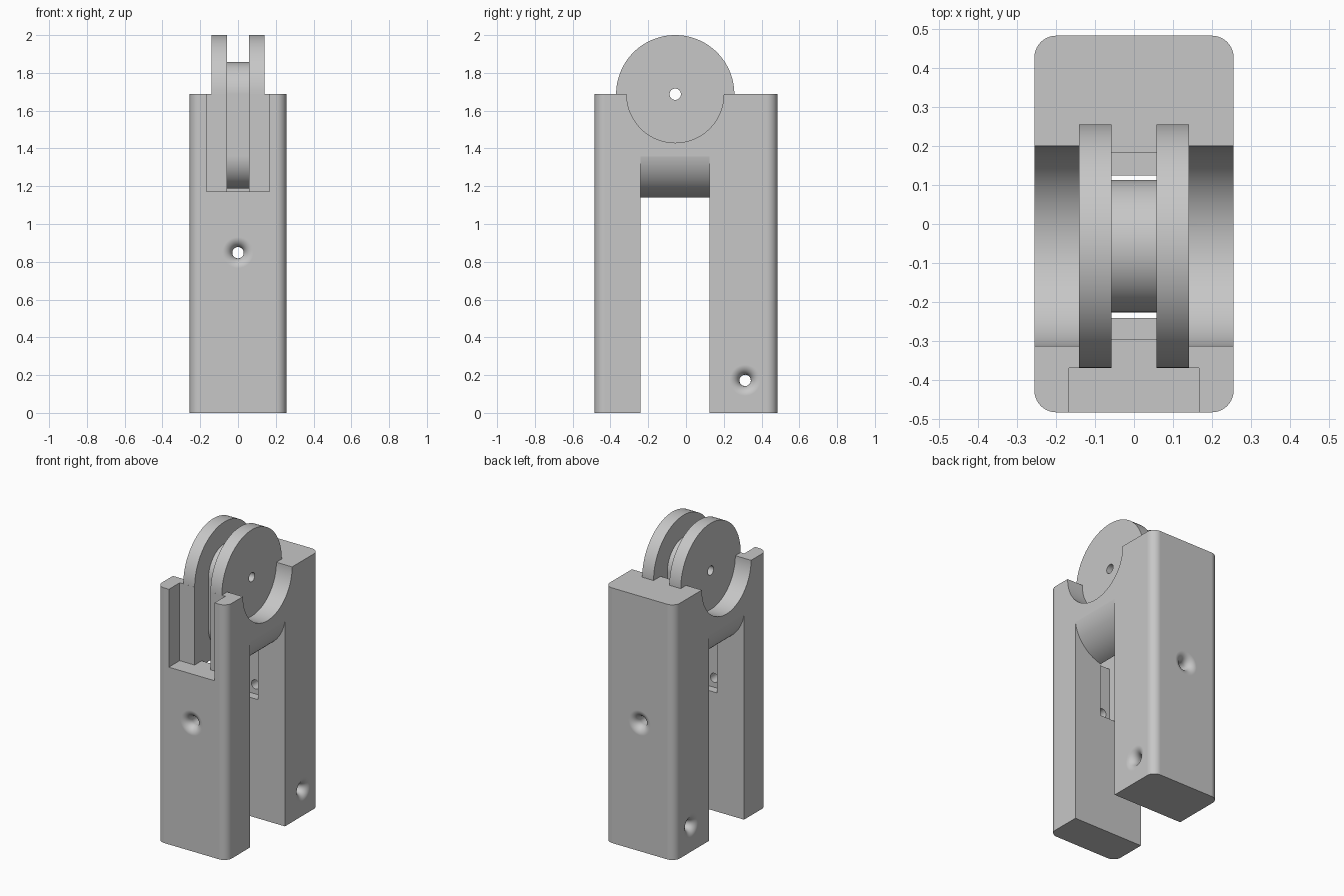
import bpy, bmesh
from math import sin, cos, pi, radians
from mathutils import Vector

cube = bpy.data.objects.get("Cube")
if cube:
    bpy.data.objects.remove(cube, do_unlink=True)

grey = bpy.data.materials.new("plain_grey")
grey.use_nodes = True
colour = (0.57, 0.57, 0.57, 1)
grey.diffuse_color = colour
grey.node_tree.nodes["Principled BSDF"].inputs["Base Color"].default_value = colour

# Main dimensions
W, L, TOP = 0.256, 0.484, 1.687     # half width, half length, body height
AXY = -0.057                        # wheel axis in y
DISC_R, SOCKET_R, HUB_R = 0.313, 0.257, 0.17
DISC_OUT, GAP = 0.141, 0.058        # outer and inner faces of the discs in x
HOLE_R, FLARE = 0.03, 0.052


def finish(name, bm):
    bmesh.ops.recalc_face_normals(bm, faces=bm.faces)
    mesh = bpy.data.meshes.new(name)
    bm.to_mesh(mesh)
    bm.free()
    mesh.materials.append(grey)
    ob = bpy.data.objects.new(name, mesh)
    bpy.context.collection.objects.link(ob)
    return ob


def prism(name, pts, axis, a, b):
    """Extrude a 2D profile along an axis from a to b."""
    place = {"x": lambda p, t: (t, p[0], p[1]),
             "y": lambda p, t: (p[0], t, p[1]),
             "z": lambda p, t: (p[0], p[1], t)}[axis]
    bm = bmesh.new()
    face = bm.faces.new([bm.verts.new(place(p, a)) for p in pts])
    out = bmesh.ops.extrude_face_region(bm, geom=[face])
    move = Vector(place((0, 0), b - a))
    bmesh.ops.translate(bm, vec=move, verts=[v for v in out["geom"] if isinstance(v, bmesh.types.BMVert)])
    return finish(name, bm)


def arc(cx, cy, r, start, end, n):
    return [(cx + r * cos(radians(start + (end - start) * i / n)),
             cy + r * sin(radians(start + (end - start) * i / n))) for i in range(n + 1)]


def rect(x0, x1, y0, y1):
    return [(x0, y0), (x1, y0), (x1, y1), (x0, y1)]


def disc(name, r, a, b, n=96):
    return prism(name, arc(AXY, TOP, r, 0, 360, n)[:-1], "x", a, b)


def boolean(target, tool, operation="DIFFERENCE"):
    mod = target.modifiers.new("cut", "BOOLEAN")
    mod.operation, mod.object, mod.solver = operation, tool, "EXACT"
    bpy.context.view_layer.objects.active = target
    bpy.ops.object.modifier_apply(modifier=mod.name)
    bpy.data.objects.remove(tool, do_unlink=True)


def flared_hole(origin, inward, depth, n=48, steps=10):
    """Hole cutter with a rounded mouth at the surface."""
    rings = [(HOLE_R + FLARE, -0.03)]
    for i in range(steps + 1):
        t = pi / 2 * (1 - i / steps)
        rings.append((HOLE_R + FLARE * (1 - cos(t)), FLARE * (1 - sin(t))))
    rings.append((HOLE_R, depth))
    d = Vector(inward)
    u = Vector((0, 0, 1))
    v = d.cross(u)
    bm = bmesh.new()
    loops = [[bm.verts.new(Vector(origin) + d * z + (u * cos(2 * pi * k / n) + v * sin(2 * pi * k / n)) * r)
              for k in range(n)] for r, z in rings]
    for lo, hi in zip(loops, loops[1:]):
        for k in range(n):
            bm.faces.new((lo[k], lo[(k + 1) % n], hi[(k + 1) % n], hi[k]))
    bm.faces.new(loops[0])
    bm.faces.new(loops[-1])
    return finish("hole_cutter", bm)


# Body block with rounded upright corners
R = 0.056
outline = []
for sx, sy, start in ((1, 1, 0), (-1, 1, 90), (-1, -1, 180), (1, -1, 270)):
    outline += arc(sx * (W - R), sy * (L - R), R, start, start + 90, 10)
body = prism("pulley_housing", outline, "z", 0, TOP)

# Gap between the legs, leaving a rounded underside on the bridge
belly = 1.392
profile = [(-0.4, belly), (-0.4, -0.1), (0.4, -0.1), (0.4, belly)]
profile += arc(0, belly, W + 0.002, 0, -180, 64)
boolean(body, prism("leg_gap_cutter", profile, "y", -0.241, 0.125))

# Notch in the upper front
boolean(body, prism("notch_cutter", rect(-0.167, 0.167, 1.172, 2.2), "y", -0.7, AXY - DISC_R - 0.0005))

# Round sockets on both sides
for s in (-1, 1):
    a, b = sorted((s * DISC_OUT, s * 0.4))
    boolean(body, disc("socket_cutter", SOCKET_R, a, b))

# Wheel discs, first as one drum
boolean(body, disc("wheel_drum", DISC_R, -DISC_OUT, DISC_OUT, 128), "UNION")

# Groove between the discs, leaving the long rounded hub in place
back, front, floor, step = 0.183, -0.297, 0.785, 1.172
groove = prism("groove_cutter", [(front, floor), (back, floor), (back, TOP), (0.45, TOP), (0.45, 2.2),
                                 (-0.7, 2.2), (-0.7, step), (front, step)], "x", -GAP, GAP)
hub = arc(AXY, TOP, HUB_R, 0, 180, 48) + arc(AXY, 1.358, HUB_R, 180, 360, 48)
boolean(groove, prism("hub_shape", hub, "x", -0.2, 0.2))
boolean(body, groove)

# Axle hole through discs and hub
boolean(body, disc("axle_cutter", HOLE_R, -0.5, 0.5, 48))

# Flared cord holes: front and back legs, and across the back leg
for s in (-1, 1):
    boolean(body, flared_hole((0, s * L, 0.848), (0, -s, 0), 0.35))
    boolean(body, flared_hole((s * W, 0.313, 0.172), (-s, 0, 0), 0.26))

# Smooth curved faces, keep flat faces and edges crisp
bpy.ops.object.select_all(action="DESELECT")
body.select_set(True)
bpy.context.view_layer.objects.active = body
bpy.ops.object.shade_smooth_by_angle(angle=radians(30))
weighted = body.modifiers.new("flat_faces", "WEIGHTED_NORMAL")
weighted.keep_sharp = True
